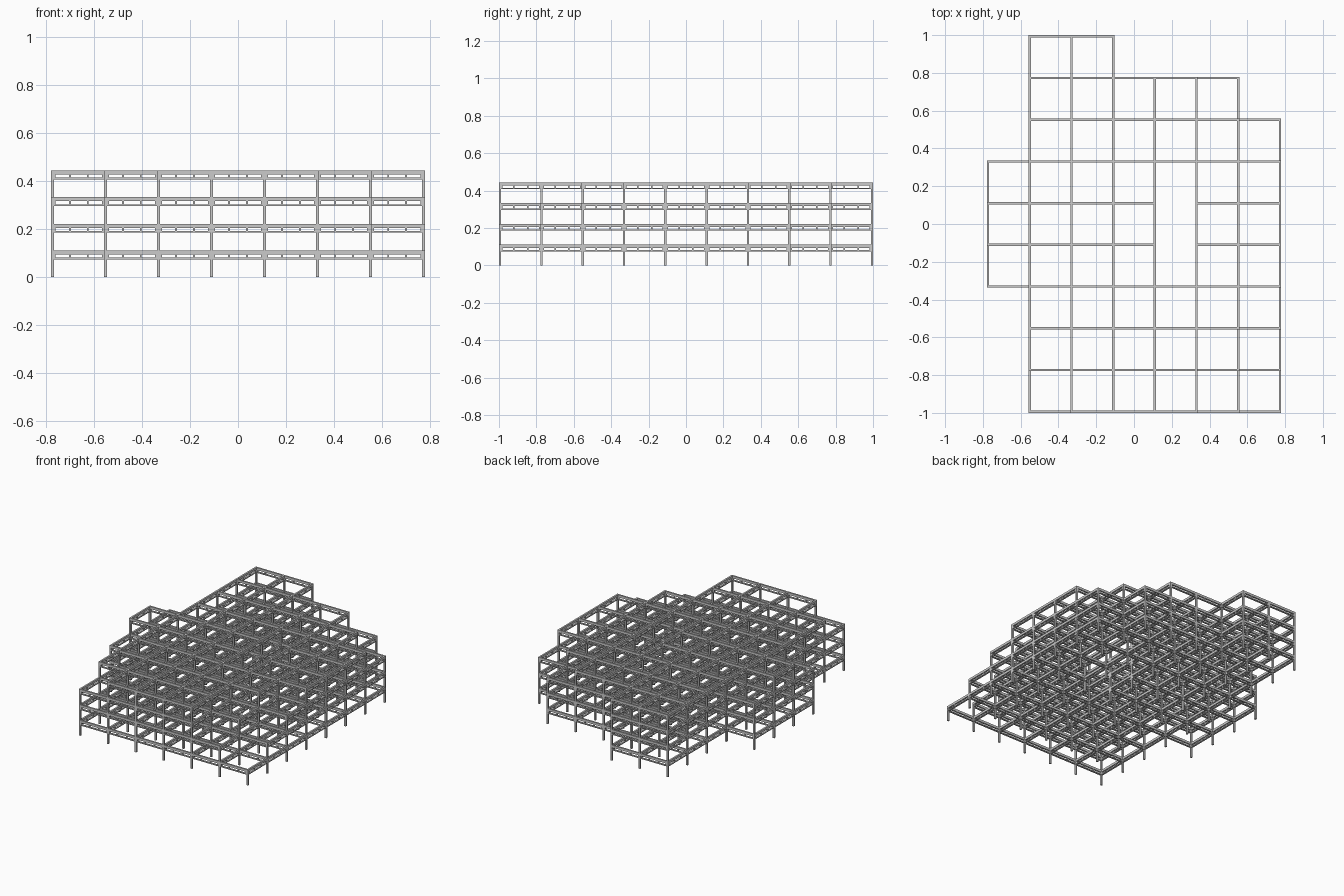
import bpy, bmesh
from mathutils import Matrix, Vector

if "Cube" in bpy.data.objects:
    bpy.data.objects.remove(bpy.data.objects["Cube"])

S = 0.2209            # bay size
H = 0.111             # storey height
W = 0.012             # member width
NX, NY = 7, 9         # bays across and deep

# Storeys per bay, front row first; the terraces step down at the corners.
# "v" marks the open well inside the frame.
ROWS = ["0344421",
        "0444432",
        "0444443",
        "3444v44",
        "4444v44",
        "3444v44",
        "0444443",
        "0444430",
        "0440000"]


def storeys(i, j):
    if 0 <= i < NX and 0 <= j < NY and ROWS[j][i] != "v":
        return int(ROWS[j][i])
    return 0


def gx(i):
    return (i - NX / 2) * S


def gy(j):
    return (j - NY / 2) * S


def box(bm, lo, hi):
    lo, hi = Vector(lo), Vector(hi)
    size = hi - lo
    bmesh.ops.create_cube(bm, size=1, matrix=Matrix.Translation((lo + hi) / 2)
                          @ Matrix.Diagonal((size.x, size.y, size.z, 1)))


def beam(bm, x, y, top, along_x):
    """Ladder beam from node (x, y) to the next node."""
    def piece(a, b, z0, z1, w):
        if along_x:
            box(bm, (x + a, y - w / 2, z0), (x + b, y + w / 2, z1))
        else:
            box(bm, (x - w / 2, y + a, z0), (x + w / 2, y + b, z1))
    a, b = W / 2, S - W / 2
    piece(a, b, top - 0.017, top, W)              # top chord
    piece(a, b, top - 0.037, top - 0.030, W)      # bottom chord
    # end plates and two posts between the chords
    for c, t in ((W / 2 + 0.004, 0.008), (S / 3, 0.008),
                 (2 * S / 3, 0.008), (S - W / 2 - 0.004, 0.008)):
        piece(c - t / 2, c + t / 2, top - 0.030, top - 0.017, 0.008)


def finish(bm, name):
    me = bpy.data.meshes.new(name)
    bm.to_mesh(me)
    bm.free()
    ob = bpy.data.objects.new(name, me)
    bpy.context.collection.objects.link(ob)


# Columns, each as tall as the tallest bay it touches
bm = bmesh.new()
for i in range(NX + 1):
    for j in range(NY + 1):
        n = max(storeys(i - a, j - b) for a in (0, 1) for b in (0, 1))
        if n:
            x, y = gx(i), gy(j)
            box(bm, (x - W / 2, y - W / 2, 0), (x + W / 2, y + W / 2, n * H))
finish(bm, "columns")

# Floor beams along every bay edge, level by level
for level in range(1, 5):
    cross, deep = bmesh.new(), bmesh.new()
    for i in range(NX + 1):
        for j in range(NY + 1):
            if max(storeys(i, j), storeys(i, j - 1)) >= level:
                beam(cross, gx(i), gy(j), level * H, True)
            if max(storeys(i, j), storeys(i - 1, j)) >= level:
                beam(deep, gx(i), gy(j), level * H, False)
    finish(cross, f"cross_beams_level_{level}")
    finish(deep, f"long_beams_level_{level}")
